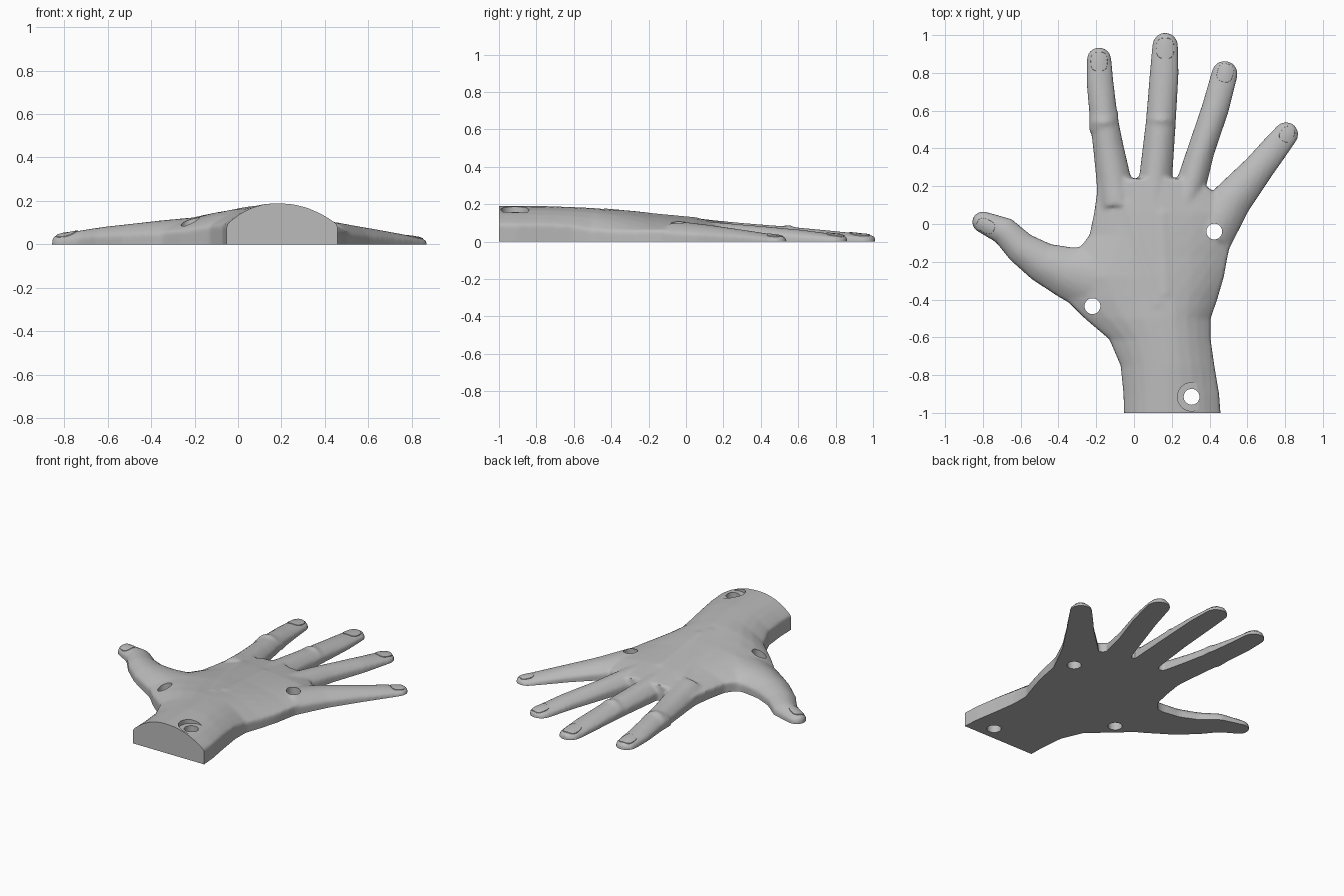
import bpy, bmesh, math
from mathutils import Vector

cube = bpy.data.objects.get("Cube")
if cube:
    bpy.data.objects.remove(cube, do_unlink=True)

DEPTH = -0.12   # the rough form runs below the floor and is trimmed flat later


def material(name, colour):
    m = bpy.data.materials.new(name)
    m.use_nodes = True
    m.diffuse_color = colour
    m.node_tree.nodes["Principled BSDF"].inputs["Base Color"].default_value = colour
    return m


grey = material("plain grey", (0.5, 0.5, 0.5, 1))


def make_object(name, bm):
    mesh = bpy.data.meshes.new(name)
    bmesh.ops.recalc_face_normals(bm, faces=bm.faces)
    bm.to_mesh(mesh)
    bm.free()
    mesh.materials.append(grey)
    ob = bpy.data.objects.new(name, mesh)
    bpy.context.collection.objects.link(ob)
    return ob


def ring(bm, peak, side, left, right, height, wall):
    """Domed cross-section with upright walls and a flat base."""
    verts = []
    steps = 12
    for i in range(steps + 1):
        u = -math.cos(math.pi * i / steps)
        p = peak + side * (u * (left if u < 0 else right))
        z = height * (wall + (1 - wall) * (1 - abs(u) ** 2.2))
        verts.append(bm.verts.new((p.x, p.y, z)))
    for u in (right, -left):
        p = peak + side * u
        verts.append(bm.verts.new((p.x, p.y, DEPTH)))
    return verts


def skin(bm, rings):
    for a, b in zip(rings, rings[1:]):
        for i in range(len(a)):
            j = (i + 1) % len(a)
            bm.faces.new((a[i], a[j], b[j], b[i]))
    bm.faces.new(rings[0])
    bm.faces.new(rings[-1][::-1])


def finger(bm, stations):
    """Each station: x, y, half width, height; the end is rounded off."""
    pts = [Vector(s[:2]) for s in stations]
    rings = []
    for i, (x, y, w, h) in enumerate(stations):
        d = (pts[min(i + 1, len(pts) - 1)] - pts[max(i - 1, 0)]).normalized()
        rings.append(ring(bm, pts[i], Vector((d.y, -d.x)), w, w, h, 0.45))
    for k in range(1, 7):
        a = k * math.radians(14)
        p = pts[-1] + d * w * math.sin(a)
        c = w * math.cos(a)
        rings.append(ring(bm, p, Vector((d.y, -d.x)), c, c,
                          h * (0.5 + 0.5 * math.cos(a)), 0.45))
    skin(bm, rings)


# Palm and wrist: y, left edge, right edge, ridge x, height, wall share
PALM = [
    (-1.1, -0.05, 0.465, 0.18, 0.19, 0.48),
    (-0.9, -0.055, 0.45, 0.18, 0.19, 0.48),
    (-0.75, -0.07, 0.425, 0.18, 0.19, 0.48),
    (-0.61, -0.13, 0.405, 0.17, 0.185, 0.45),
    (-0.5, -0.26, 0.405, 0.15, 0.18, 0.35),
    (-0.4, -0.36, 0.44, 0.14, 0.17, 0.33),
    (-0.28, -0.42, 0.475, 0.12, 0.16, 0.35),
    (-0.17, -0.32, 0.495, 0.1, 0.148, 0.4),
    (-0.06, -0.235, 0.52, 0.1, 0.137, 0.45),
    (0.06, -0.21, 0.53, 0.1, 0.125, 0.5),
    (0.17, -0.195, 0.42, 0.1, 0.11, 0.55),
    (0.24, -0.185, 0.33, 0.1, 0.1, 0.6),
]
FINGERS = {
    "index": [(-0.09, 0.1, 0.1, 0.118), (-0.11, 0.25, 0.09, 0.1), (-0.135, 0.4, 0.08, 0.086),
              (-0.16, 0.56, 0.073, 0.078), (-0.18, 0.75, 0.07, 0.055), (-0.185, 0.87, 0.064, 0.042)],
    "middle": [(0.1, 0.1, 0.09, 0.12), (0.12, 0.3, 0.085, 0.1), (0.143, 0.55, 0.078, 0.08),
               (0.16, 0.8, 0.075, 0.056), (0.165, 0.945, 0.067, 0.04)],
    "ring": [(0.25, 0.05, 0.09, 0.115), (0.3, 0.2, 0.08, 0.1), (0.355, 0.39, 0.071, 0.084),
             (0.43, 0.61, 0.071, 0.064), (0.48, 0.795, 0.068, 0.04)],
    "little": [(0.4, -0.05, 0.13, 0.11), (0.52, 0.13, 0.105, 0.088), (0.66, 0.295, 0.08, 0.064),
               (0.76, 0.42, 0.07, 0.045), (0.805, 0.475, 0.064, 0.034)],
    "thumb": [(-0.2, -0.29, 0.19, 0.125), (-0.36, -0.255, 0.135, 0.11), (-0.49, -0.2, 0.105, 0.095),
              (-0.6, -0.125, 0.085, 0.083), (-0.69, -0.035, 0.073, 0.07), (-0.8, 0.01, 0.056, 0.05)],
}

bm = bmesh.new()
skin(bm, [ring(bm, Vector((ridge, y)), Vector((1, 0)), ridge - l, r - ridge, h, wall)
          for y, l, r, ridge, h, wall in PALM])
for stations in FINGERS.values():
    finger(bm, stations)
# Knuckle folds across the two longest fingers
for x, y in ((-0.16, 0.54), (0.143, 0.55)):
    skin(bm, [ring(bm, Vector((x, y + dy)), Vector((1, 0)), 0.076, 0.076, h, 0.45)
              for dy, h in ((-0.05, 0.075), (0, 0.09), (0.05, 0.07))])
hand = make_object("hand", bm)


# Cutters: trimming block, mounting holes and a shallow seat at the wrist
def helper(ob):
    ob.hide_render = True
    ob.hide_set(True)
    return ob


def cylinder(name, x, y, radius, low):
    b = bmesh.new()
    bmesh.ops.create_cone(b, cap_ends=True, segments=32, radius1=radius, radius2=radius, depth=1)
    bmesh.ops.translate(b, verts=b.verts, vec=(x, y, low + 0.5))
    return helper(make_object(name, b))


b = bmesh.new()
bmesh.ops.create_cube(b, size=4)
bmesh.ops.translate(b, verts=b.verts, vec=(0, 1, 2))
cutters = [(helper(make_object("trim_block", b)), 'INTERSECT')]
for i, (x, y) in enumerate(((0.305, -0.915), (0.425, -0.04), (-0.22, -0.435))):
    cutters.append((cylinder(f"hole_cutter_{i + 1}", x, y, 0.042, -0.5), 'DIFFERENCE'))
cutters.append((cylinder("seat_cutter", 0.305, -0.915, 0.075, 0.158), 'DIFFERENCE'))

# Fuse the parts, soften the webs, then trim and drill
fuse = hand.modifiers.new("fuse", 'REMESH')
fuse.mode = 'VOXEL'
fuse.voxel_size = 0.012
soften = hand.modifiers.new("soften", 'SMOOTH')
soften.factor = 0.5
soften.iterations = 4
for cutter, operation in cutters:
    cut = hand.modifiers.new(cutter.name, 'BOOLEAN')
    cut.object = cutter
    cut.operation = operation
    cut.solver = 'EXACT'
bpy.context.view_layer.update()
baked = bpy.data.meshes.new_from_object(
    hand.evaluated_get(bpy.context.evaluated_depsgraph_get()))
hand.modifiers.clear()
hand.data = baked
baked.materials.clear()
baked.materials.append(grey)

# Tendon ridges on the back of the hand
TENDONS = [((-0.04, 0.1), (0.12, -0.42)), ((0.15, 0.05), (0.17, -0.36))]
for v in baked.vertices:
    if v.co.z > 0.1:
        for start, end in TENDONS:
            a, e = Vector(start), Vector(end)
            t = max(0, min(1, (v.co.xy - a).dot(e - a) / (e - a).length_squared))
            gap = (v.co.xy - a.lerp(e, t)).length
            v.co.z += 0.005 * math.exp(-(gap / 0.025) ** 2)
baked.update()
bpy.context.view_layer.update()


# Nails: thin plates that follow the fingertips
def nail(name, x, y, direction, half_width, half_length):
    d = Vector(direction).normalized()
    s = Vector((d.y, -d.x))
    b = bmesh.new()

    def point(radius, angle, lift):
        ca, sa = math.cos(angle), math.sin(angle)
        px = math.copysign(abs(ca) ** 0.7, ca) * half_width * radius
        py = math.copysign(abs(sa) ** 0.7, sa) * half_length * radius
        p = Vector((x, y)) + s * px + d * py
        hit, loc, _, _ = hand.ray_cast(Vector((p.x, p.y, 1)), Vector((0, 0, -1)))
        return b.verts.new((p.x, p.y, (loc.z if hit else 0.01) + lift))

    n = 20
    rows = [[point(r, 2 * math.pi * i / n, lift) for i in range(n)]
            for r, lift in ((1, -0.004), (0.97, 0.004), (0.5, 0.005))]
    for a, c in zip(rows, rows[1:]):
        for i in range(n):
            j = (i + 1) % n
            b.faces.new((a[i], a[j], c[j], c[i]))
    b.faces.new(rows[-1])
    return make_object(name, b)


parts = [hand,
         nail("index_nail", -0.185, 0.86, (0, 1), 0.045, 0.052),
         nail("middle_nail", 0.165, 0.93, (0, 1), 0.048, 0.056),
         nail("ring_nail", 0.483, 0.8, (0.28, 1), 0.043, 0.05),
         nail("little_nail", 0.81, 0.475, (0.6, 0.75), 0.036, 0.042),
         nail("thumb_nail", -0.785, -0.01, (-1, 0.45), 0.036, 0.05)]

bpy.ops.object.select_all(action='DESELECT')
for ob in parts:
    ob.select_set(True)
bpy.context.view_layer.objects.active = hand
bpy.ops.object.shade_smooth_by_angle(angle=math.radians(35))
